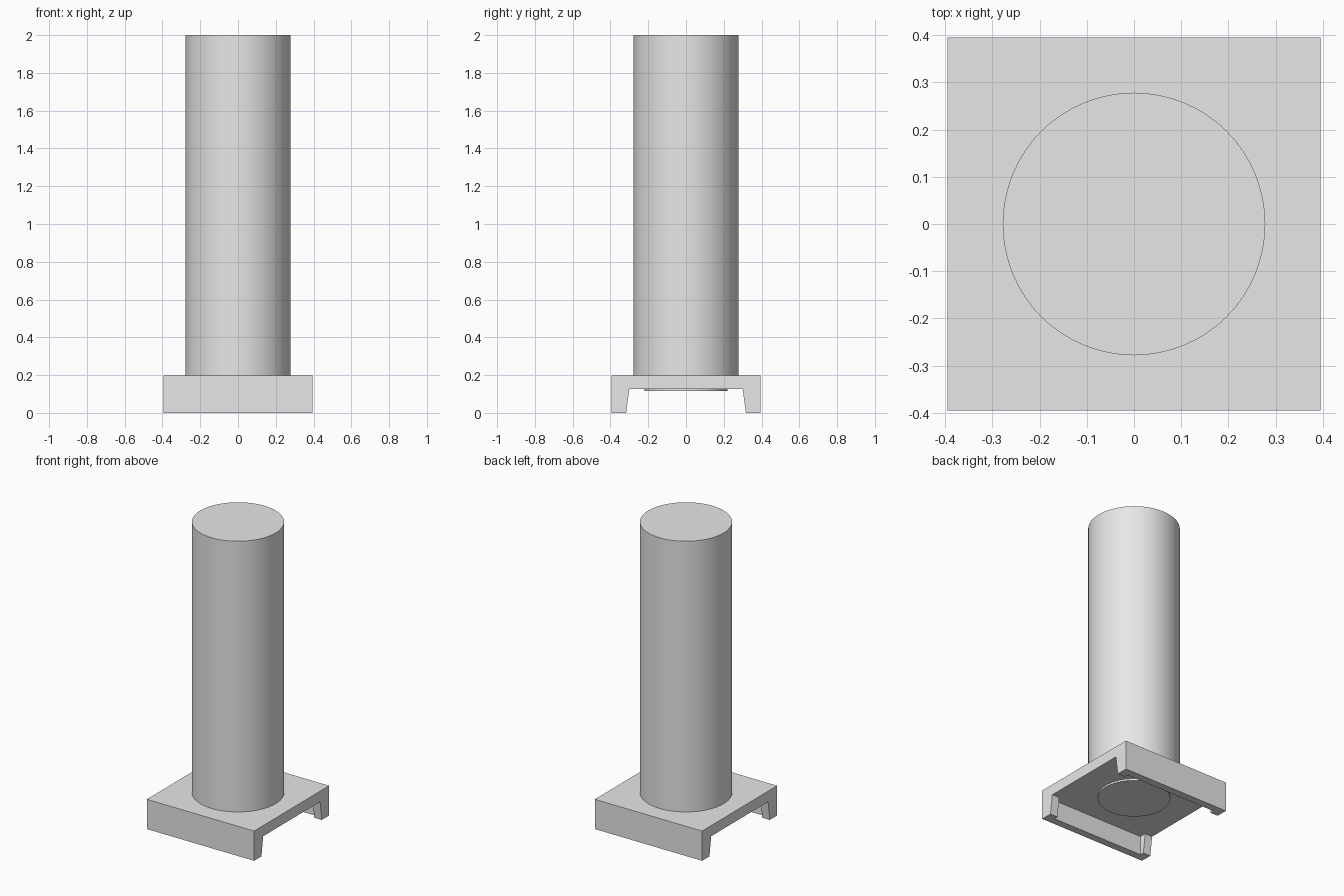
import bpy, bmesh
from mathutils import Matrix, Vector

cube = bpy.data.objects.get("Cube")
if cube:
    bpy.data.objects.remove(cube, do_unlink=True)

GREY = (0.8, 0.8, 0.8, 1.0)
grey = bpy.data.materials.new("plain grey")
grey.use_nodes = True
grey.diffuse_color = GREY
grey.node_tree.nodes["Principled BSDF"].inputs["Base Color"].default_value = GREY

HALF = 0.395      # half width of the square base
TOP = 0.198       # top of the base
UNDER = 0.127     # underside of the base plate


def add_object(name, bm):
    bmesh.ops.recalc_face_normals(bm, faces=bm.faces)
    mesh = bpy.data.meshes.new(name)
    bm.to_mesh(mesh)
    bm.free()
    mesh.materials.append(grey)
    obj = bpy.data.objects.new(name, mesh)
    bpy.context.collection.objects.link(obj)
    return obj


def activate(obj):
    bpy.ops.object.select_all(action='DESELECT')
    obj.select_set(True)
    bpy.context.view_layer.objects.active = obj


def cylinder(name, radius, z0, z1):
    bm = bmesh.new()
    bmesh.ops.create_cone(bm, cap_ends=True, segments=64, radius1=radius,
                          radius2=radius, depth=z1 - z0,
                          matrix=Matrix.Translation((0, 0, (z0 + z1) / 2)))
    obj = add_object(name, bm)
    activate(obj)
    bpy.ops.object.shade_smooth_by_angle()
    return obj


# Base: channel profile with tapered rails, extruded from side to side
half_profile = [(HALF, TOP), (HALF, 0), (0.317, 0), (0.3, UNDER)]
profile = half_profile + [(-y, z) for y, z in reversed(half_profile)]
bm = bmesh.new()
face = bm.faces.new([bm.verts.new((-HALF, y, z)) for y, z in profile])
ext = bmesh.ops.extrude_face_region(bm, geom=[face])
moved = [g for g in ext["geom"] if isinstance(g, bmesh.types.BMVert)]
bmesh.ops.translate(bm, verts=moved, vec=Vector((2 * HALF, 0, 0)))
base = add_object("base", bm)

# Rails thinned between their end ribs
WALL, RIB = 0.05, 0.055
bm = bmesh.new()
size = (2 * (HALF - RIB), 2 * (HALF - WALL), 2 * UNDER)
bmesh.ops.create_cube(bm, size=1, matrix=Matrix.Diagonal((*size, 1)))
cutter = add_object("rail_recess_cutter", bm)
cutter.hide_render = True
cut = base.modifiers.new("rail_recess", 'BOOLEAN')
cut.operation = 'DIFFERENCE'
cut.solver = 'EXACT'
cut.object = cutter
activate(base)
bpy.ops.object.modifier_apply(modifier=cut.name)
bpy.data.objects.remove(cutter, do_unlink=True)

# Tall round column, and the shallow disc beneath the plate
cylinder("column", 0.278, TOP, 2.0)
cylinder("underside_disc", 0.22, 0.115, UNDER)
